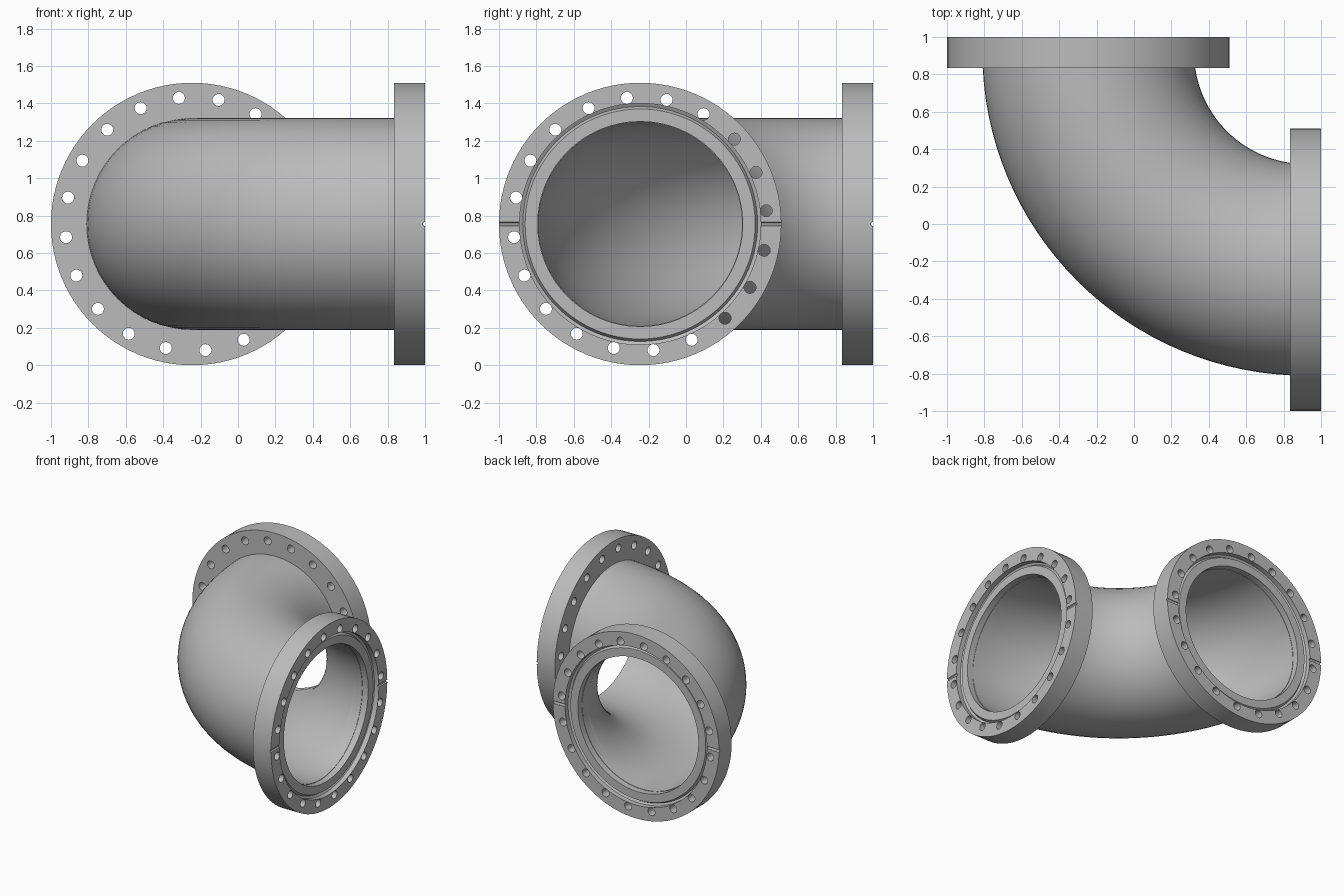
import bpy, bmesh
from math import sin, cos, tau, pi, radians
from mathutils import Matrix, Vector

cube = bpy.data.objects.get("Cube")
if cube:
    bpy.data.objects.remove(cube, do_unlink=True)

MID = -0.245      # sideways centre of each flange
HEIGHT = 0.755    # height of the pipe axis
BEND = 0.92       # x and y of the bend centre

steel = bpy.data.materials.new("grey steel")
steel.use_nodes = True
steel.diffuse_color = (0.5, 0.5, 0.5, 1)
steel.node_tree.nodes["Principled BSDF"].inputs["Base Color"].default_value = (0.5, 0.5, 0.5, 1)


def make_object(name, bm):
    bmesh.ops.recalc_face_normals(bm, faces=bm.faces)
    mesh = bpy.data.meshes.new(name)
    bm.to_mesh(mesh)
    bm.free()
    mesh.materials.append(steel)
    obj = bpy.data.objects.new(name, mesh)
    bpy.context.collection.objects.link(obj)
    return obj


def activate(obj):
    bpy.ops.object.select_all(action='DESELECT')
    obj.select_set(True)
    bpy.context.view_layer.objects.active = obj


def smooth(obj):
    activate(obj)
    bpy.ops.object.shade_smooth_by_angle(angle=radians(30))


def lathe(profile, sides):
    """Closed (radius, height) profile turned round the z axis."""
    bm = bmesh.new()
    rings = [[bm.verts.new((r * cos(tau * i / sides), r * sin(tau * i / sides), h))
              for i in range(sides)] for r, h in profile]
    for a, b in zip(rings, rings[1:] + rings[:1]):
        for i in range(sides):
            j = (i + 1) % sides
            bm.faces.new((a[i], a[j], b[j], b[i]))
    return bm


def bolt_cutter():
    """Twenty bolt holes and the two leak check grooves."""
    bm = bmesh.new()
    for k in range(20):
        a = radians(6 + 18 * k)
        bmesh.ops.create_cone(bm, cap_ends=True, segments=20, radius1=0.032, radius2=0.032, depth=0.6,
                              matrix=Matrix.Translation((0.678 * cos(a), 0.678 * sin(a), 0.9)))
    for side in (-1, 1):
        place = Matrix.Translation((side * 0.72, 0, 1)) @ Matrix.Rotation(pi / 2, 4, 'Y')
        bmesh.ops.create_cone(bm, cap_ends=True, segments=12, radius1=0.011, radius2=0.011,
                              depth=0.16, matrix=place)
    return make_object("bolt_cutter", bm)


# Flange section: outer rim, sealing recess, knife edge and bore
SECTION = [(0.755, 0.835), (0.755, 1), (0.645, 1), (0.645, 0.96), (0.628, 0.95),
           (0.615, 0.972), (0.548, 0.972), (0.548, 0.835)]


def flange(name, matrix):
    obj = make_object(name, lathe(SECTION, 96))
    cutter = bolt_cutter()
    cut = obj.modifiers.new("holes", 'BOOLEAN')
    cut.operation = 'DIFFERENCE'
    cut.solver = 'EXACT'
    cut.object = cutter
    activate(obj)
    bpy.ops.object.modifier_apply(modifier="holes")
    bpy.data.objects.remove(cutter, do_unlink=True)
    obj.data.transform(matrix)
    if matrix.determinant() < 0:
        obj.data.flip_normals()
    smooth(obj)


# Axis of one flange along +x, of the other along +y
flange("side_flange", Matrix(((0, 0, 1, 0), (1, 0, 0, MID), (0, 1, 0, HEIGHT), (0, 0, 0, 1))))
flange("back_flange", Matrix(((1, 0, 0, MID), (0, 0, 1, 0), (0, 1, 0, HEIGHT), (0, 0, 0, 1))))

# Hollow elbow: pipe wall ring swept a quarter turn round the bend centre
bm = bmesh.new()
sides = 64
walls = [[bm.verts.new((BEND, MID + r * cos(tau * i / sides), HEIGHT + r * sin(tau * i / sides)))
          for i in range(sides)] for r in (0.566, 0.545)]
ring = []
for i in range(sides):
    j = (i + 1) % sides
    ring.append(bm.faces.new((walls[0][i], walls[0][j], walls[1][j], walls[1][i])))
bmesh.ops.spin(bm, geom=ring, cent=Vector((BEND, BEND, 0)), axis=Vector((0, 0, 1)),
               angle=-pi / 2, steps=32, use_duplicate=False)
# Drop any wall faces left inside the sweep
bmesh.ops.remove_doubles(bm, verts=bm.verts, dist=0.0001)
elbow = make_object("elbow_pipe", bm)
smooth(elbow)
